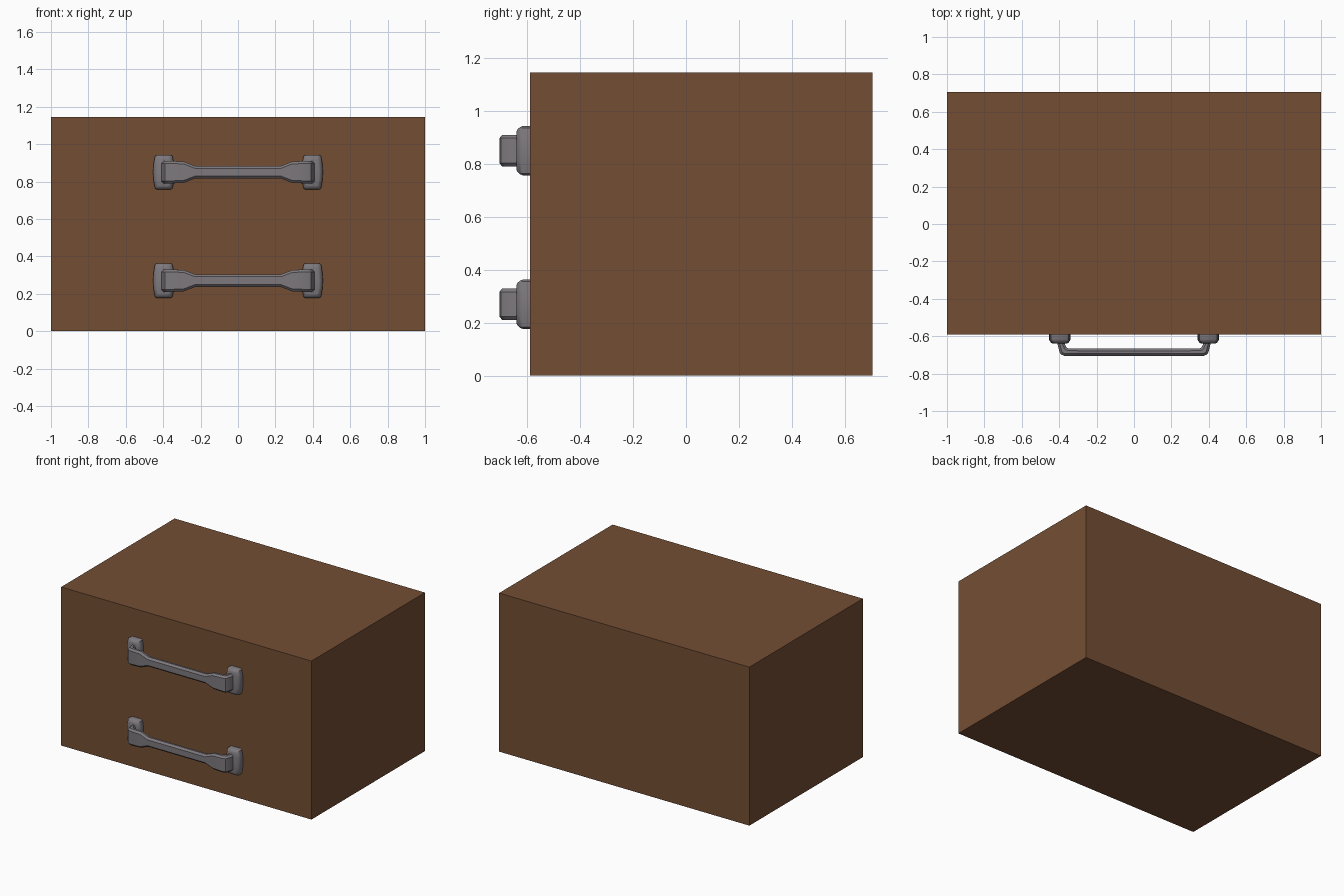
import bpy, bmesh, math

if "Cube" in bpy.data.objects:
    bpy.data.objects.remove(bpy.data.objects["Cube"])


def material(name, rgb):
    m = bpy.data.materials.new(name)
    m.diffuse_color = (*rgb, 1)
    m.use_nodes = True
    m.node_tree.nodes["Principled BSDF"].inputs["Base Color"].default_value = m.diffuse_color
    return m


WOOD = material("brown wood", (0.175, 0.076, 0.034))
METAL = material("grey metal", (0.205, 0.190, 0.205))


def loft(name, rings, mat, angle=None):
    """Skin a list of equal-length closed rings and cap both ends."""
    bm = bmesh.new()
    loops = [[bm.verts.new(p) for p in r] for r in rings]
    n = len(rings[0])
    for a, b in zip(loops, loops[1:]):
        for i in range(n):
            j = (i + 1) % n
            bm.faces.new((a[i], a[j], b[j], b[i]))
    bm.faces.new(loops[0])
    bm.faces.new(loops[-1])
    bmesh.ops.recalc_face_normals(bm, faces=bm.faces)
    me = bpy.data.meshes.new(name)
    bm.to_mesh(me)
    bm.free()
    me.materials.append(mat)
    ob = bpy.data.objects.new(name, me)
    bpy.context.collection.objects.link(ob)
    if angle:
        bpy.ops.object.select_all(action='DESELECT')
        ob.select_set(True)
        bpy.context.view_layer.objects.active = ob
        bpy.ops.object.shade_smooth_by_angle(angle=math.radians(angle))
    return ob


# cabinet body
FRONT, BACK, TOP = -0.59, 0.705, 1.145
loft("cabinet_body",
     [[(-1, FRONT, z), (1, FRONT, z), (1, BACK, z), (-1, BACK, z)] for z in (0, TOP)], WOOD)


def mount_ring(cx, cz, y, inset):
    """Upright plate outline with gently bowed long sides and clipped corners."""
    right = []
    for z in (-0.093, -0.086, -0.045, 0, 0.045, 0.086, 0.093):
        x = 0.057 - 0.010 * (z / 0.086) ** 2
        if abs(z) > 0.09:
            x -= 0.009
        right.append((x - inset, z * (1 - inset / 0.093)))
    pts = right + [(-x, z) for x, z in reversed(right)]
    return [(cx + x, y, cz + z) for x, z in pts]


def bar_ring(outer, inner, half, s, cz):
    """Eight-sided section between an outer and inner path point."""
    c = 0.013
    (ox, oy), (ix, iy) = outer, inner
    t = c / math.dist(outer, inner)

    def at(f, z):
        return (s * (ox + (ix - ox) * f), oy + (iy - oy) * f, cz + z)
    return [at(0, c - half), at(0, half - c), at(t, half), at(1 - t, half),
            at(1, half - c), at(1, c - half), at(1 - t, -half), at(t, -half)]


# right half of the handle path: outer point, inner point, half height
PATH = [((0.414, -0.615), (0.378, -0.615), 0.060),
        ((0.409, -0.642), (0.371, -0.638), 0.060),
        ((0.397, -0.688), (0.363, -0.657), 0.060),
        ((0.390, -0.698), (0.358, -0.662), 0.060),
        ((0.372, -0.705), (0.350, -0.665), 0.060),
        ((0.290, -0.705), (0.290, -0.665), 0.057),
        ((0.230, -0.705), (0.230, -0.665), 0.034)]

# two drawer pulls
for label, cz in (("lower", 0.270), ("upper", 0.850)):
    rings = [bar_ring(*p, -1, cz) for p in PATH]
    rings += [bar_ring(*p, 1, cz) for p in reversed(PATH)]
    loft(label + "_handle_bar", rings, METAL, 30)
    for side, cx in (("left", -0.397), ("right", 0.397)):
        layers = [(FRONT + 0.005, 0), (-0.617, 0), (-0.627, 0.004), (-0.637, 0.013), (-0.640, 0.020)]
        loft(f"{label}_{side}_handle_mount",
             [mount_ring(cx, cz, y, i) for y, i in layers], METAL, 40)
